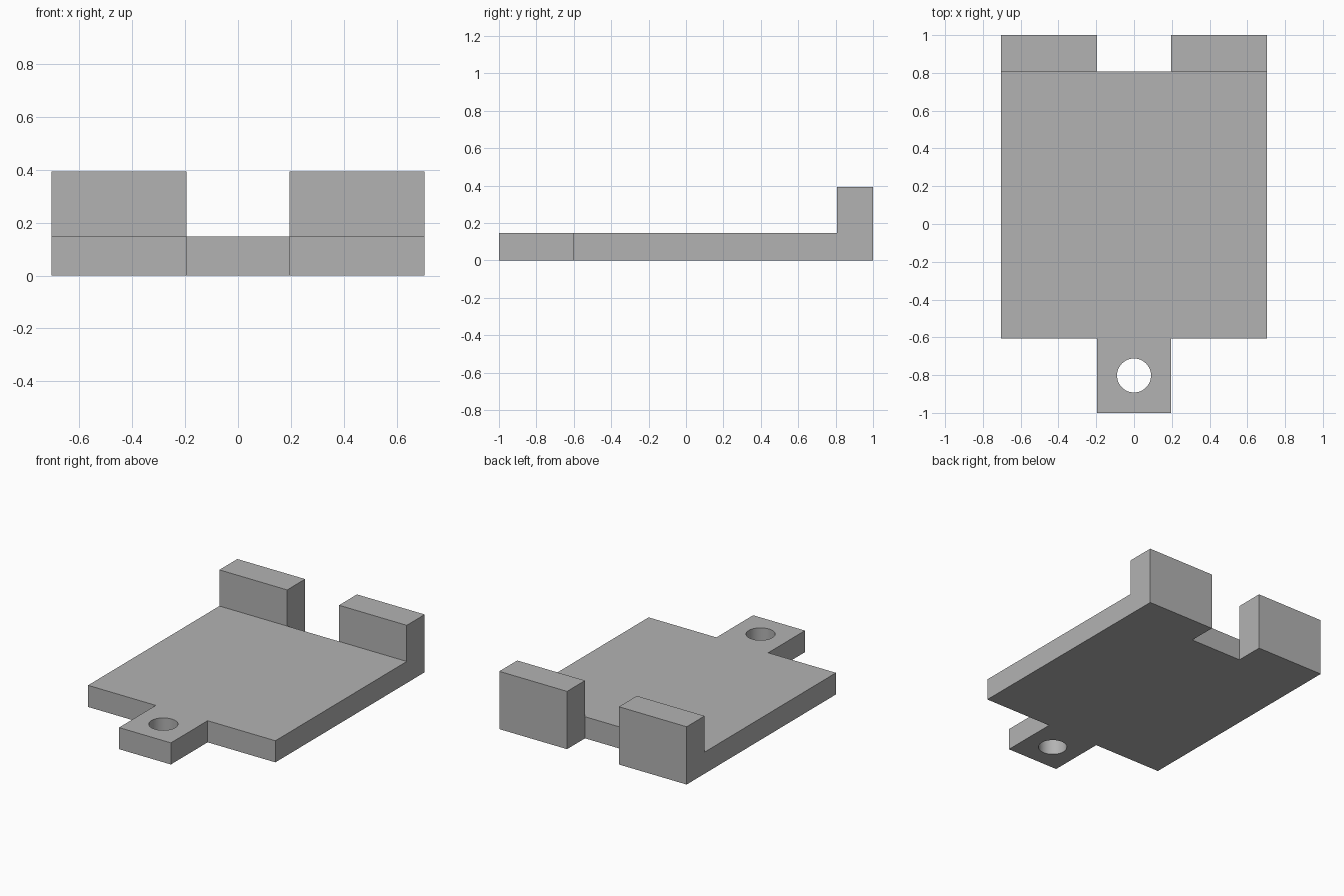
import bpy
import bmesh

cube = bpy.data.objects.get("Cube")
if cube:
    bpy.data.objects.remove(cube, do_unlink=True)

HALF_W, SLOT = 0.705, 0.195               # plate half width, slot and tab half width
FRONT, SHOULDER, STEP, BACK = -1.0, -0.605, 0.807, 1.0
THICK, TALL = 0.147, 0.393
HOLE_Y, HOLE_R = -0.802, 0.09

grey = bpy.data.materials.new("plain grey")
grey.use_nodes = True
colour = (0.45, 0.45, 0.45, 1)
grey.diffuse_color = colour
grey.node_tree.nodes["Principled BSDF"].inputs["Base Color"].default_value = colour


def raise_faces(bm, faces, height):
    """Extrude a face region straight up."""
    geom = bmesh.ops.extrude_face_region(bm, geom=faces)["geom"]
    verts = [g for g in geom if isinstance(g, bmesh.types.BMVert)]
    bmesh.ops.translate(bm, verts=verts, vec=(0, 0, height))
    return [g for g in geom if isinstance(g, bmesh.types.BMFace)]


# Flat outline: plate with front tab, plus two pads under the back uprights
bm = bmesh.new()
half = [(SLOT, FRONT), (SLOT, SHOULDER), (HALF_W, SHOULDER), (HALF_W, STEP), (SLOT, STEP)]
right = [bm.verts.new((x, y, 0)) for x, y in half]
left = [bm.verts.new((-x, y, 0)) for x, y in half]
faces = [bm.faces.new(right + left[::-1])]
for side, sign in ((right, 1), (left, -1)):
    outer = bm.verts.new((sign * HALF_W, BACK, 0))
    inner = bm.verts.new((sign * SLOT, BACK, 0))
    faces.append(bm.faces.new([side[4], side[3], outer, inner][::sign]))

# Thicken the plate, then raise the uprights
tops = raise_faces(bm, faces, THICK)
pads = [f for f in tops if f.calc_center_median().y > STEP]
raise_faces(bm, pads, TALL - THICK)
bmesh.ops.recalc_face_normals(bm, faces=bm.faces)
mesh = bpy.data.meshes.new("base_plate")
bm.to_mesh(mesh)
bm.free()
mesh.materials.append(grey)
plate = bpy.data.objects.new("base_plate", mesh)
bpy.context.collection.objects.link(plate)

# Round screw hole through the front tab
bpy.ops.mesh.primitive_cylinder_add(vertices=48, radius=HOLE_R, depth=1, location=(0, HOLE_Y, 0))
cutter = bpy.context.object
cutter.name = "hole_cutter"
cutter.hide_render = True
cutter.data.materials.append(grey)
cut = plate.modifiers.new("screw_hole", "BOOLEAN")
cut.operation = "DIFFERENCE"
cut.solver = "EXACT"
cut.object = cutter
bpy.ops.object.select_all(action="DESELECT")
plate.select_set(True)
bpy.context.view_layer.objects.active = plate
bpy.ops.object.modifier_apply(modifier=cut.name)
bpy.data.objects.remove(cutter, do_unlink=True)
bpy.ops.object.shade_smooth_by_angle()
